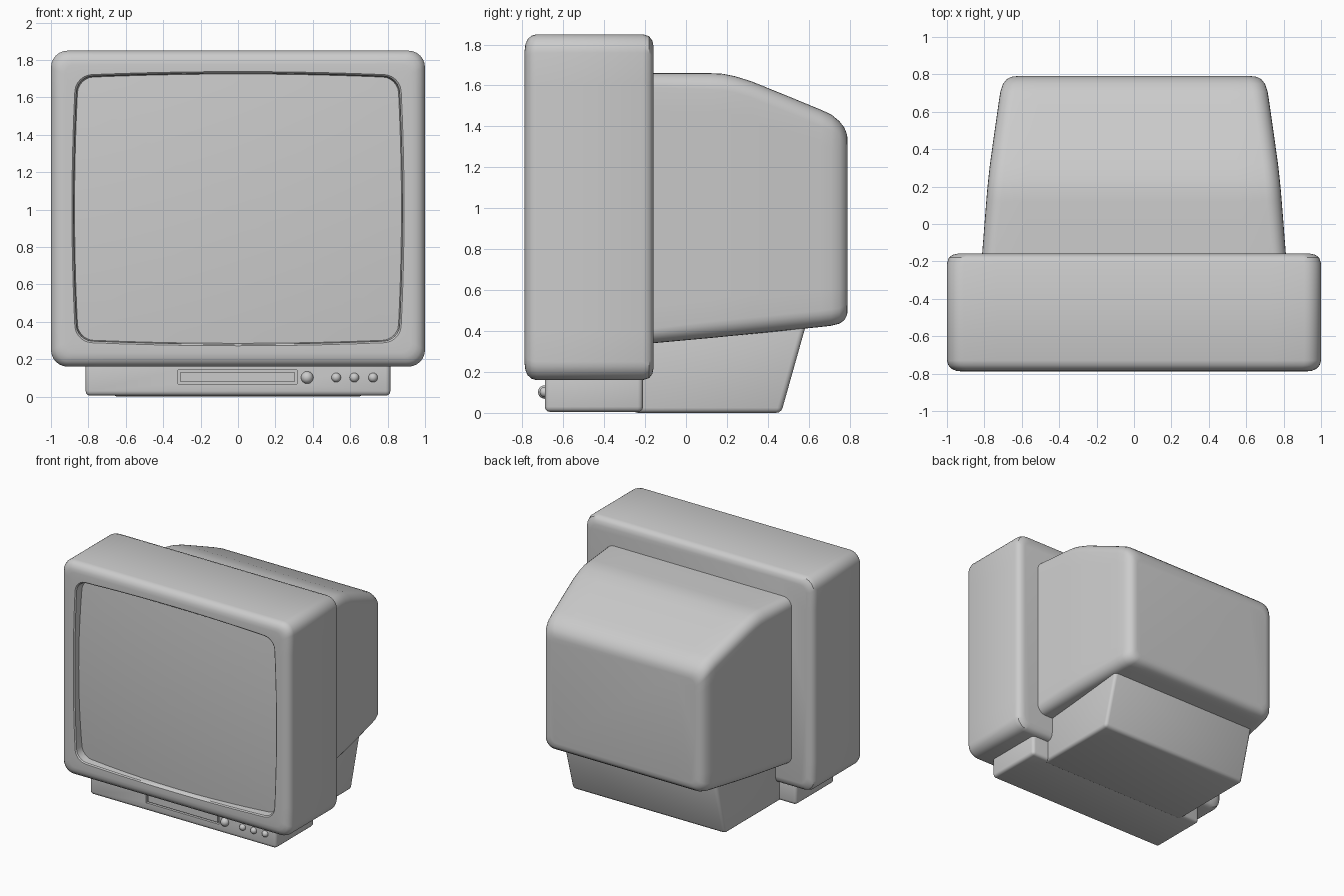
import bpy, bmesh, math

if "Cube" in bpy.data.objects:
    bpy.data.objects.remove(bpy.data.objects["Cube"])


def finish(name, bm, angle=35):
    bmesh.ops.recalc_face_normals(bm, faces=bm.faces)
    me = bpy.data.meshes.new(name)
    bm.to_mesh(me)
    bm.free()
    me.shade_smooth()
    me.set_sharp_from_angle(angle=math.radians(angle))
    ob = bpy.data.objects.new(name, me)
    bpy.context.collection.objects.link(ob)
    return ob


def ring(hw, zb, zt, r, bulge=0.0, corner=6, side=10):
    """Rounded rectangle in x/z, optionally with bowed-out sides."""
    hh, zc = (zt - zb) / 2, (zt + zb) / 2
    pts = []
    for i, (sx, sz) in enumerate([(1, 1), (-1, 1), (-1, -1), (1, -1)]):
        for k in range(corner + 1):
            a = math.pi / 2 * (i + k / corner)
            pts.append((sx * (hw - r) + r * math.cos(a), sz * (hh - r) + r * math.sin(a)))
        nx, nz = [(-1, 1), (-1, -1), (1, -1), (1, 1)][i]
        a = math.pi / 2 * (i + 1)
        e = (nx * (hw - r) + r * math.cos(a), nz * (hh - r) + r * math.sin(a))
        s = pts[-1]
        for k in range(1, side):
            t = k / side
            pts.append((s[0] + (e[0] - s[0]) * t, s[1] + (e[1] - s[1]) * t))
    return [(x + bulge * x / hw * (1 - (z / hh) ** 2),
             zc + z + bulge * z / hh * (1 - (x / hw) ** 2)) for x, z in pts]


def loft(name, rings, angle=35):
    bm = bmesh.new()
    loops = [[bm.verts.new(p) for p in r] for r in rings]
    n = len(loops[0])
    for a, b in zip(loops, loops[1:]):
        for i in range(n):
            bm.faces.new((a[i], a[(i + 1) % n], b[(i + 1) % n], b[i]))
    bm.faces.new(loops[0])
    bm.faces.new(loops[-1])
    return finish(name, bm, angle)


def prism(name, profile, x0, x1, bevel=0.0):
    """Extrude a y/z profile along x and round its edges."""
    bm = bmesh.new()
    f = bm.faces.new([bm.verts.new((x0, y, z)) for y, z in profile])
    ext = bmesh.ops.extrude_face_region(bm, geom=[f])["geom"]
    bmesh.ops.translate(bm, vec=(x1 - x0, 0, 0),
                        verts=[v for v in ext if isinstance(v, bmesh.types.BMVert)])
    if bevel:
        bmesh.ops.bevel(bm, geom=bm.edges[:], offset=bevel, segments=3,
                        profile=0.5, affect='EDGES')
    return finish(name, bm)


def box(name, x0, x1, y0, y1, z0, z1, bevel=0.0):
    return prism(name, [(y0, z0), (y1, z0), (y1, z1), (y0, z1)], x0, x1, bevel)


# Front cabinet with bowed screen opening and domed glass
rings = []
for y, d in [(-.158, .06), (-.165, .03), (-.18, .01), (-.21, 0), (-.73, 0),
             (-.755, .007), (-.775, .025), (-.785, .05), (-.788, .075)]:
    rings.append([(x, y, z) for x, z in ring(1 - d, .16 + d, 1.85 - d, .09 - d * .5)])
opening = ring(.86, .30, 1.71, .08, .02)
rings.append([(x, -.788, z) for x, z in ring(.868, .292, 1.718, .085, .02)])
rings.append([(x, -.78, z) for x, z in opening])
for k in range(12, 0, -1):
    s = .993 * k / 12
    r = []
    for x, z in opening:
        x, z = x * s, (z - 1.005) * s
        r.append((x, -.778 + .05 * (x * x + z * z), z + 1.005))
    rings.append(r)
loft("cabinet_and_screen", rings)

# Tapered rear housing: y, half width, bottom, top, corner radius
shell = [(-.20, .815, .337, 1.66, .07), (.12, .79, .366, 1.66, .08),
         (.18, .785, .372, 1.657, .08), (.24, .779, .378, 1.645, .08),
         (.32, .77, .386, 1.62, .08), (.50, .745, .404, 1.547, .08),
         (.66, .722, .42, 1.481, .08), (.71, .714, .426, 1.458, .08),
         (.75, .70, .436, 1.425, .075), (.775, .68, .454, 1.392, .07),
         (.787, .655, .478, 1.36, .06), (.79, .63, .505, 1.33, .05)]
loft("rear_housing", [[(x, y, z) for x, z in ring(w, b, t, r)]
                      for y, w, b, t, r in shell])

# Foot under the housing and control bar under the cabinet
prism("rear_foot", [(-.26, 0), (.465, 0), (.592, .45), (-.26, .45)], -.67, .67, .025)
bar = box("control_bar", -.815, .815, -.69, -.21, .005, .22, .025)

# Recessed flap in the control bar
cutter = box("flap_cutter", -.32, .315, -.75, -.67, .068, .143)
cutter.hide_render = True
cutter.hide_viewport = True
mod = bar.modifiers.new("flap_recess", 'BOOLEAN')
mod.operation = 'DIFFERENCE'
mod.solver = 'EXACT'
mod.object = cutter
box("control_flap", -.308, .303, -.686, -.66, .078, .133)

# Round buttons
for i, (x, r) in enumerate([(.37, .033), (.525, .025), (.622, .025), (.722, .025)]):
    bm = bmesh.new()
    bmesh.ops.create_uvsphere(bm, u_segments=24, v_segments=12, radius=r)
    bmesh.ops.translate(bm, vec=(x, -.69, .102), verts=bm.verts)
    finish("button_%d" % (i + 1), bm)
